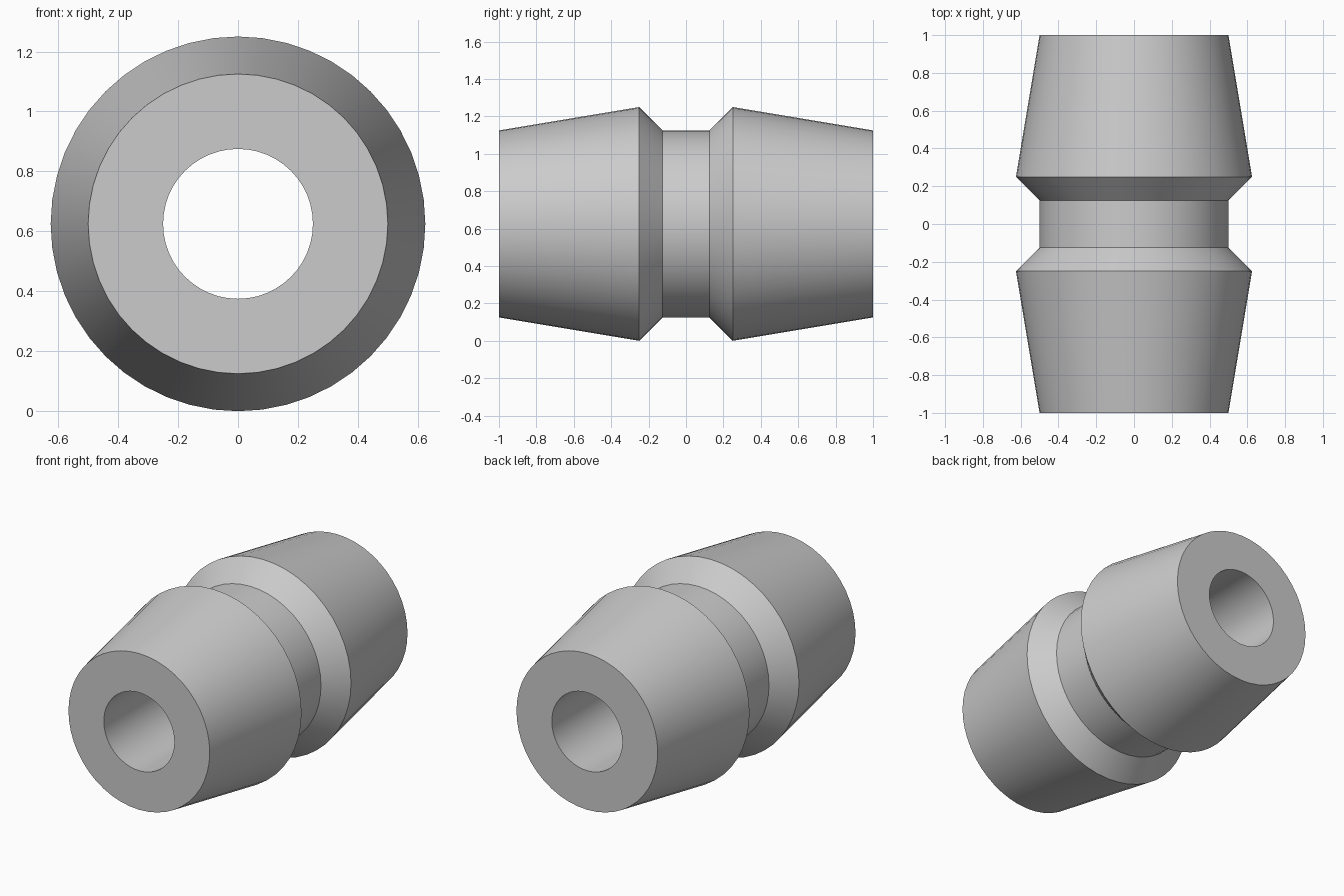
import bpy, bmesh, math

SEGMENTS = 48
OUTER, END, BORE = 0.625, 0.5, 0.25

if "Cube" in bpy.data.objects:
    bpy.data.objects.remove(bpy.data.objects["Cube"], do_unlink=True)

# Plain grey material
grey = bpy.data.materials.new("plain_grey")
grey.use_nodes = True
grey.diffuse_color = (0.6, 0.6, 0.6, 1)
grey.node_tree.nodes["Principled BSDF"].inputs["Base Color"].default_value = (0.6, 0.6, 0.6, 1)

# Half profile as (radius, distance from the middle), mirrored for the other end
half = [(END, 0.125), (OUTER, 0.25), (END, 1.0), (BORE, 1.0)]
profile = [(r, -y) for r, y in reversed(half)] + half

# Closed ring profile revolved around the bore axis
bm = bmesh.new()
rings = []
for r, y in profile:
    angles = [2 * math.pi * i / SEGMENTS for i in range(SEGMENTS)]
    rings.append([bm.verts.new((r * math.cos(a), y, OUTER + r * math.sin(a))) for a in angles])
for k, ring in enumerate(rings):
    following = rings[(k + 1) % len(rings)]
    for i in range(SEGMENTS):
        j = (i + 1) % SEGMENTS
        bm.faces.new((ring[i], ring[j], following[j], following[i]))
bmesh.ops.recalc_face_normals(bm, faces=bm.faces[:])

mesh = bpy.data.meshes.new("grooved_sleeve")
bm.to_mesh(mesh)
bm.free()
mesh.materials.append(grey)
sleeve = bpy.data.objects.new("grooved_sleeve", mesh)
bpy.context.collection.objects.link(sleeve)

# Smooth round walls with sharp rims
bpy.ops.object.select_all(action="DESELECT")
sleeve.select_set(True)
bpy.context.view_layer.objects.active = sleeve
bpy.ops.object.shade_smooth_by_angle(angle=math.radians(30))
